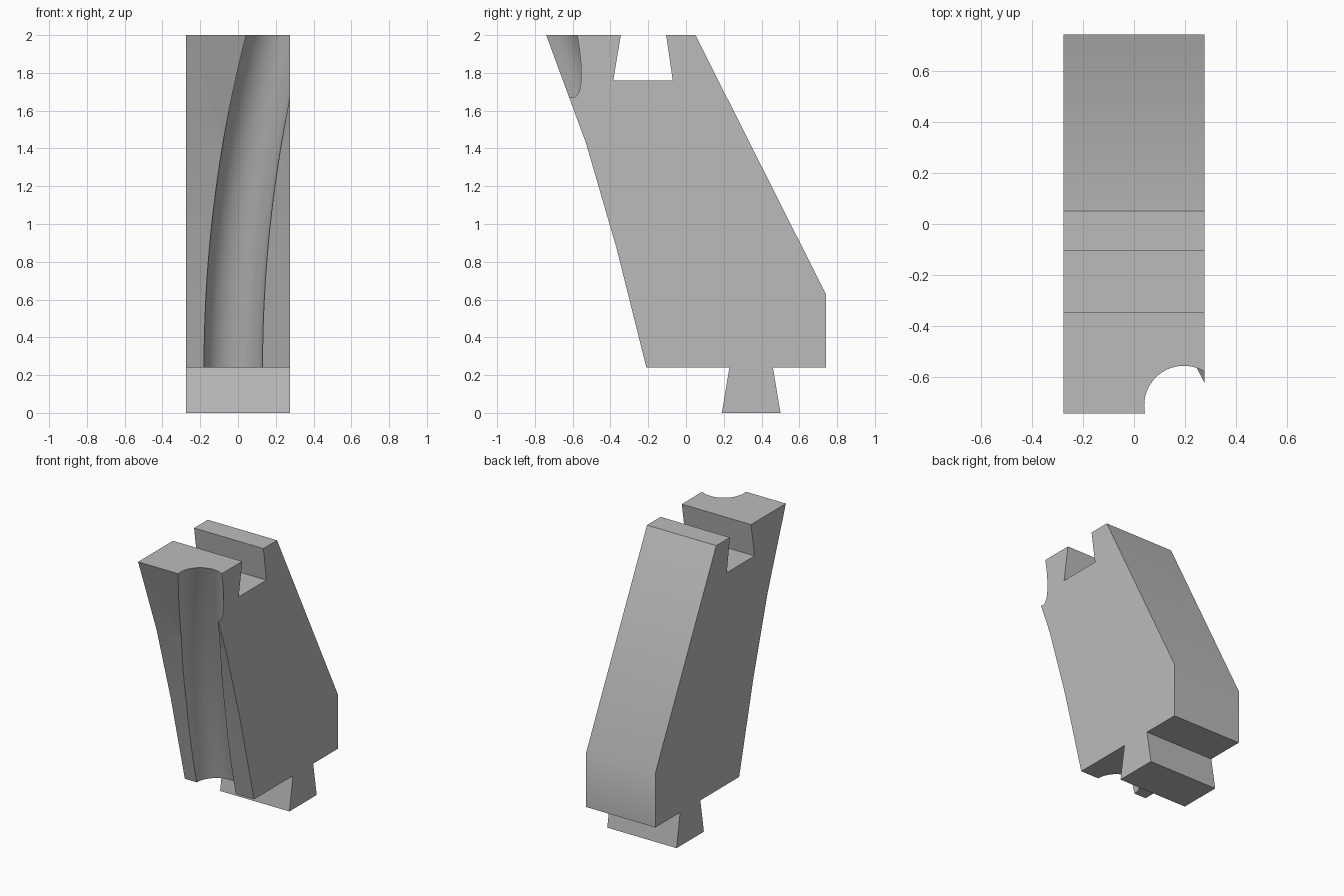
import bpy
import bmesh
import math

cube = bpy.data.objects.get("Cube")
if cube:
    bpy.data.objects.remove(cube, do_unlink=True)

HALF_WIDTH = 0.275
GROOVE_RADIUS = 0.155

# Single flat grey
grey = bpy.data.materials.new("plain grey")
grey.use_nodes = True
colour = (0.5, 0.5, 0.5, 1)
grey.diffuse_color = colour
grey.node_tree.nodes["Principled BSDF"].inputs["Base Color"].default_value = colour


def finish(bm, name):
    bmesh.ops.recalc_face_normals(bm, faces=bm.faces)
    mesh = bpy.data.meshes.new(name)
    bm.to_mesh(mesh)
    bm.free()
    mesh.materials.append(grey)
    obj = bpy.data.objects.new(name, mesh)
    bpy.context.collection.objects.link(obj)
    return obj


def loft(rings, name):
    """Skin a list of equal-length point rings and cap both ends."""
    bm = bmesh.new()
    loops = [[bm.verts.new(p) for p in ring] for ring in rings]
    for a, b in zip(loops, loops[1:]):
        for i in range(len(a)):
            j = (i + 1) % len(a)
            bm.faces.new((a[i], a[j], b[j], b[i]))
    bm.faces.new(loops[0])
    bm.faces.new(loops[-1])
    return finish(bm, name)


# Side profile (y, z): leaning block, dovetail tongue below, dovetail slot above
profile = [
    (-0.21, 0.24), (0.23, 0.24), (0.19, 0), (0.50, 0), (0.46, 0.24),
    (0.74, 0.24), (0.74, 0.63), (0.05, 2),
    (-0.105, 2), (-0.07, 1.76), (-0.385, 1.76), (-0.345, 2),
    (-0.74, 2), (-0.53, 1.43), (-0.37, 0.88),
]
block = loft([[(x, y, z) for y, z in profile] for x in (-HALF_WIDTH, HALF_WIDTH)],
             "dovetail_block")


# Round groove that follows the front face and curves sideways as it climbs
def groove_ring(z, sides=64):
    t = z - 0.24
    cx = -0.025 + 0.071 * t * t
    cy = -0.21 - 0.23 * t - 0.0305 * t * t
    return [(cx + GROOVE_RADIUS * math.cos(math.tau * i / sides),
             cy + GROOVE_RADIUS * math.sin(math.tau * i / sides), z)
            for i in range(sides)]


steps = 28
cutter = loft([groove_ring(0.15 + 1.95 * k / steps) for k in range(steps + 1)],
              "groove_cutter")

cut = block.modifiers.new("groove", "BOOLEAN")
cut.operation = "DIFFERENCE"
cut.solver = "EXACT"
cut.object = cutter

# Bake the cut and drop the cutter
bpy.context.view_layer.objects.active = block
block.select_set(True)
bpy.ops.object.modifier_apply(modifier=cut.name)
bpy.data.objects.remove(cutter, do_unlink=True)

# Smooth groove and gentle bends, sharp corners
bpy.ops.object.shade_smooth_by_angle(angle=math.radians(30))
